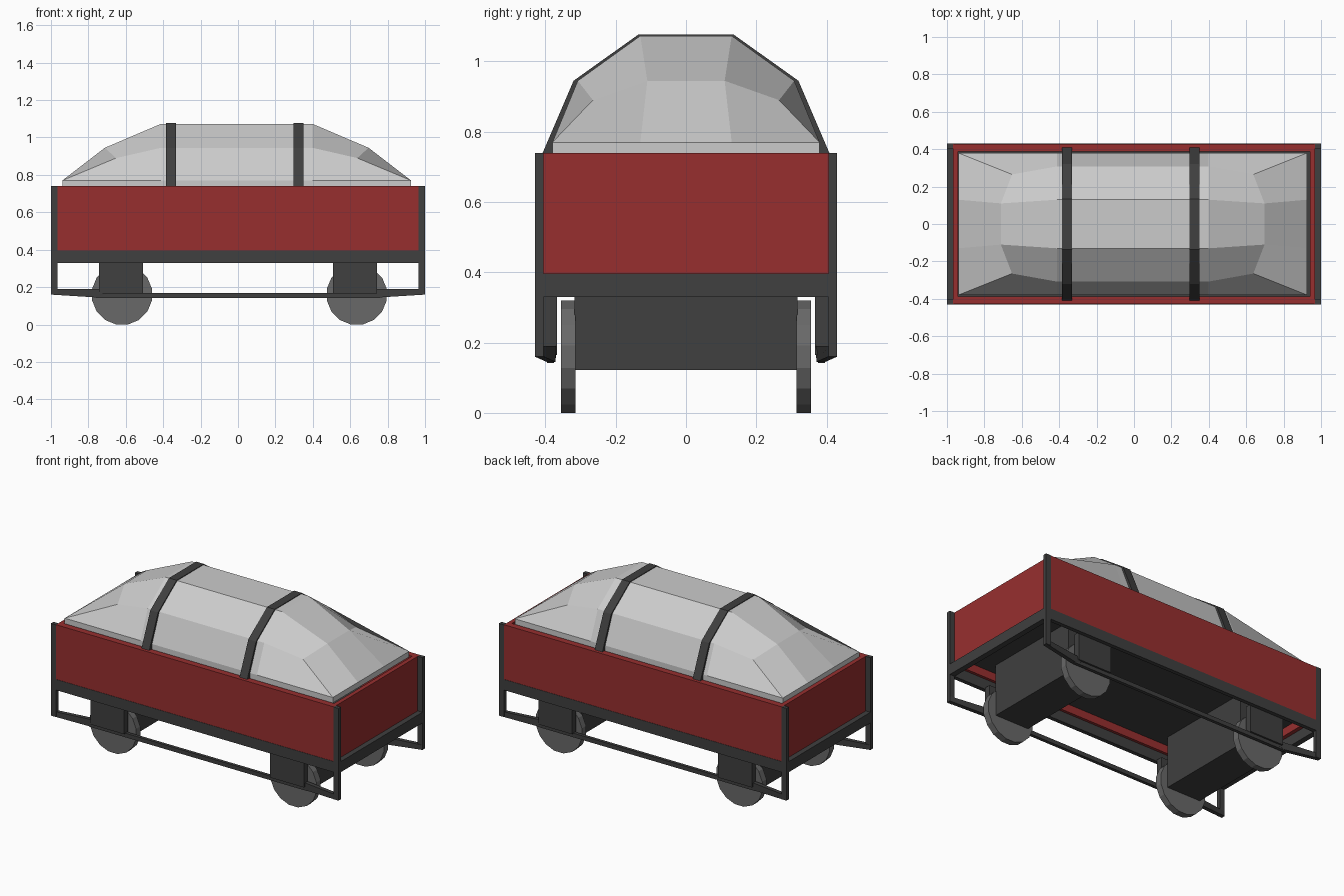
import bpy, bmesh, math
from mathutils import Matrix

if "Cube" in bpy.data.objects:
    bpy.data.objects.remove(bpy.data.objects["Cube"])


def material(name, r, g, b):
    m = bpy.data.materials.new(name)
    m.diffuse_color = (r, g, b, 1)
    m.use_nodes = True
    m.node_tree.nodes["Principled BSDF"].inputs["Base Color"].default_value = m.diffuse_color
    return m


RED = material("red_paint", 0.31, 0.028, 0.028)
DARK = material("dark_metal", 0.05, 0.05, 0.05)
STEEL = material("wheel_steel", 0.14, 0.14, 0.14)


def finish(name, bm, mat=None):
    bmesh.ops.recalc_face_normals(bm, faces=bm.faces)
    me = bpy.data.meshes.new(name)
    bm.to_mesh(me)
    bm.free()
    ob = bpy.data.objects.new(name, me)
    bpy.context.collection.objects.link(ob)
    if mat:
        me.materials.append(mat)
    return ob


def box(name, x0, x1, y0, y1, z0, z1, mat):
    bm = bmesh.new()
    bmesh.ops.create_cube(bm, size=1)
    for v in bm.verts:
        v.co = ((x0 + x1) / 2 + v.co.x * (x1 - x0),
                (y0 + y1) / 2 + v.co.y * (y1 - y0),
                (z0 + z1) / 2 + v.co.z * (z1 - z0))
    return finish(name, bm, mat)


def prism(name, near, far, mat):
    # closed solid between two matching outlines
    bm = bmesh.new()
    a = [bm.verts.new(p) for p in near]
    b = [bm.verts.new(p) for p in far]
    bm.faces.new(a)
    bm.faces.new(b[::-1])
    for i in range(len(a)):
        j = (i + 1) % len(a)
        bm.faces.new((a[i], a[j], b[j], b[i]))
    return finish(name, bm, mat)


def mirror(ob, x=False, y=False):
    m = ob.modifiers.new("mirror", 'MIRROR')
    m.use_axis = (x, y, False)
    return ob


# red body walls
mirror(box("side_wall", -0.967, 0.967, 0.388, 0.428, 0.395, 0.74, RED), y=True)
mirror(box("end_wall", 0.94, 0.967, -0.405, 0.405, 0.395, 0.74, RED), x=True)

# dark frame, corner posts and floor
mirror(box("side_beam", -1, 1, 0.405, 0.43, 0.33, 0.397, DARK), y=True)
mirror(box("end_beam", 0.965, 1, -0.43, 0.43, 0.33, 0.397, DARK), x=True)
mirror(box("corner_post", 0.965, 1, 0.405, 0.43, 0.16, 0.74, DARK), x=True, y=True)
box("floor", -0.965, 0.965, -0.39, 0.39, 0.445, 0.455, DARK)

# lower rails
outline = [(1, 0.16), (0.76, 0.145), (0.70, 0.165), (0.745, 0.19), (1, 0.19)]


def inset(x):
    # the rail runs inward from the post to the axle guard
    return 0.405 - 0.035 * (1 - x) / 0.25 if x > 0.745 else 0.37


mirror(prism("end_rail", [(x, inset(x), z) for x, z in outline],
             [(x, inset(x) + 0.025, z) for x, z in outline], DARK), x=True, y=True)
mirror(box("tie_bar", -0.76, 0.76, 0.375, 0.395, 0.142, 0.168, DARK), y=True)

# wheels, axle guards and axle boxes
for side, cx in (("left", -0.62), ("right", 0.635)):
    bm = bmesh.new()
    bmesh.ops.create_cone(
        bm, cap_ends=True, segments=16, radius1=0.163, radius2=0.163, depth=0.042,
        matrix=Matrix.Translation((cx, 0.335, 0.16)) @ Matrix.Rotation(math.pi / 2, 4, 'X')
        @ Matrix.Rotation(math.pi / 16, 4, 'Z'))
    mirror(finish(side + "_wheels", bm, STEEL), y=True)
    s = -1 if cx < 0 else 1
    x0, x1 = sorted((s * 0.508, s * 0.742))
    mirror(box(side + "_axle_guard", x0, x1, 0.367, 0.406, 0.165, 0.34, DARK), y=True)
    box(side + "_axle_box", x0, x1, -0.317, 0.317, 0.122, 0.45, DARK)

# faceted cover: one quarter, mirrored both ways
P = dict(a=(0.9325, 0.38, 0.77), b=(0.405, 0.38, 0.77), c=(0.9325, 0.13, 0.77),
         d=(0.645, 0.265, 0.89), e=(0.405, 0.308, 0.945), f=(0.705, 0.11, 0.945),
         t=(0.405, 0.13, 1.073))
for k in "bet":
    P[k + "x"] = (0, P[k][1], P[k][2])
for k in "cft":
    P[k + "y"] = (P[k][0], 0, P[k][2])
P["o"] = (0, 0, 1.073)
for k in ("a", "b", "c", "bx", "cy"):
    P[k + "_low"] = (P[k][0], P[k][1], 0.735)
bm = bmesh.new()
V = {k: bm.verts.new(p) for k, p in P.items()}
for f in ("a d e b", "a c f d", "d f t e", "b e ex bx", "e t tx ex",
          "c cy fy f", "f fy ty t", "t ty o tx",
          "a b b_low a_low", "b bx bx_low b_low",
          "c a a_low c_low", "cy c c_low cy_low"):
    bm.faces.new([V[k] for k in f.split()])
cover = mirror(finish("cover", bm), x=True, y=True)
cover.location.x = -0.007

# two straps over the cover
outer = [(0.41, 0.735), (0.32, 0.945), (0.135, 1.077)]
inner = [(0.378, 0.735), (0.303, 0.932), (0.128, 1.065)]
loop = outer + [(-y, z) for y, z in outer[::-1]] \
    + [(-y, z) for y, z in inner] + inner[::-1]
for side, x in (("left", -0.386), ("right", 0.296)):
    prism(side + "_strap", [(x, y, z) for y, z in loop],
          [(x + 0.054, y, z) for y, z in loop], DARK)
